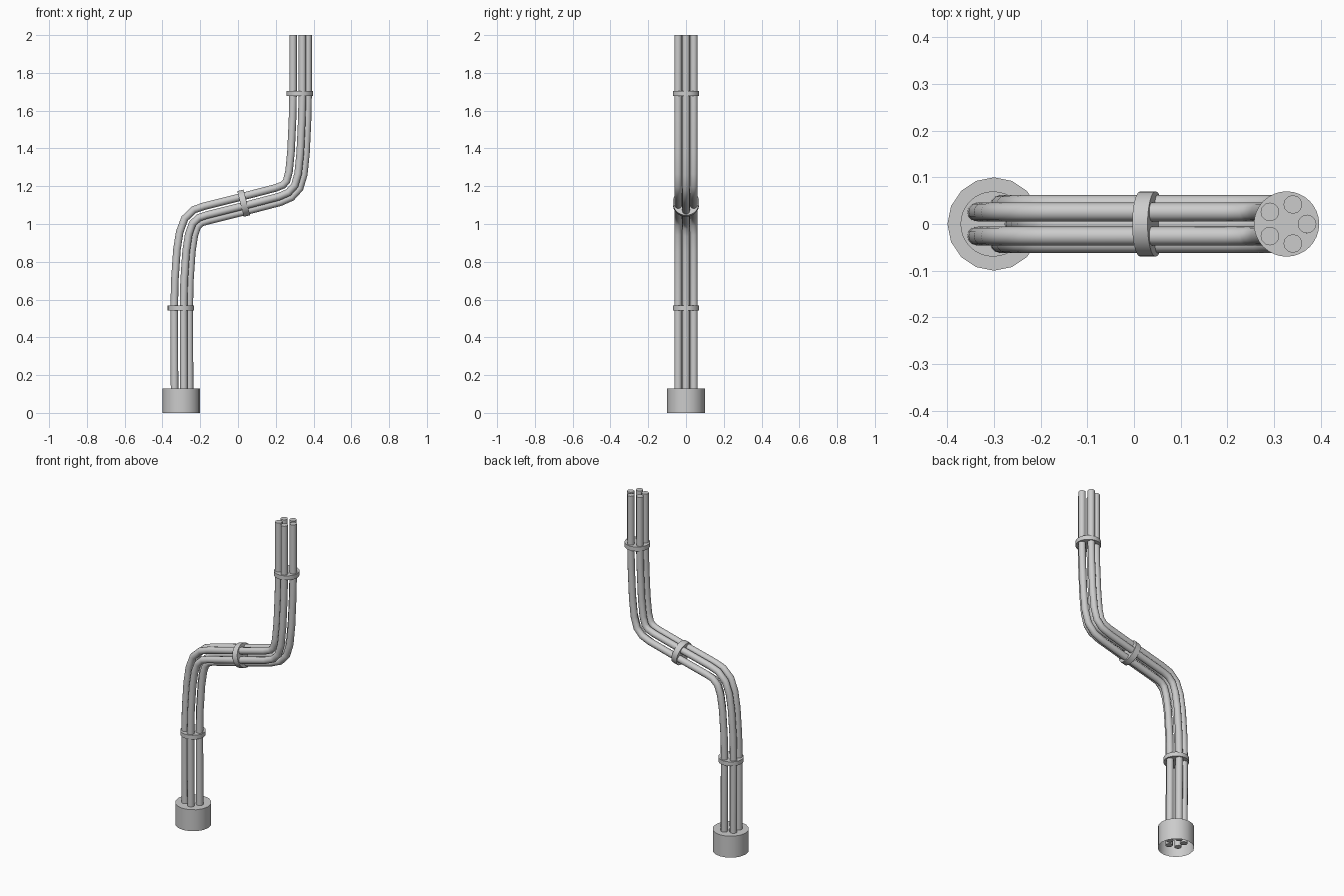
import bpy, math
from mathutils import Vector

if "Cube" in bpy.data.objects:
    bpy.data.objects.remove(bpy.data.objects["Cube"])

# Centre line of the bundle in the x-z plane
PATH = [(-0.300, 0.03), (-0.302, 0.555), (-0.299, 0.70), (-0.288, 0.86),
        (-0.274, 0.95), (-0.252, 1.01), (-0.215, 1.045), (-0.17, 1.06),
        (0.03, 1.11), (0.21, 1.157), (0.258, 1.177), (0.288, 1.21),
        (0.305, 1.27), (0.316, 1.38), (0.324, 1.55), (0.327, 1.69), (0.327, 2.0)]
PTS = [Vector((x, 0, z)) for x, z in PATH]
UP = Vector((0, 0, 1))


def tangent(i):
    if i in (0, len(PTS) - 1):
        return UP
    a = (PTS[i] - PTS[i - 1]).normalized()
    b = (PTS[i + 1] - PTS[i]).normalized()
    return (a + b).normalized()


def smooth(obj):
    bpy.ops.object.select_all(action='DESELECT')
    obj.select_set(True)
    bpy.context.view_layer.objects.active = obj
    bpy.ops.object.shade_smooth_by_angle(angle=math.radians(40))


def cable(name, angle, ring=0.044, radius=0.02):
    curve = bpy.data.curves.new(name, 'CURVE')
    curve.dimensions = '3D'
    curve.bevel_depth = radius
    curve.bevel_resolution = 4
    curve.use_fill_caps = True
    spline = curve.splines.new('POLY')
    spline.points.add(len(PTS) - 1)
    for i, p in enumerate(PTS):
        t = tangent(i)
        side = Vector((t.z, 0, -t.x))
        q = p + side * ring * math.cos(angle) + Vector((0, ring * math.sin(angle), 0))
        spline.points[i].co = (*q, 1)
    obj = bpy.data.objects.new(name, curve)
    bpy.context.collection.objects.link(obj)
    bpy.ops.object.select_all(action='DESELECT')
    obj.select_set(True)
    bpy.context.view_layer.objects.active = obj
    bpy.ops.object.convert(target='MESH')
    smooth(bpy.context.object)


# Five cables in a pentagon
for k in range(5):
    cable(f"cable_{k + 1}", k * math.tau / 5)

# Clamps holding the bundle together
for name, i, depth in (("lower_clamp", 1, 0.026), ("middle_clamp", 8, 0.034), ("upper_clamp", 15, 0.026)):
    t = tangent(i) if i == 8 else UP
    bpy.ops.mesh.primitive_cylinder_add(vertices=32, radius=0.07, depth=depth, location=PTS[i],
                                        rotation=(0, math.atan2(t.x, t.z), 0))
    bpy.context.object.name = name
    smooth(bpy.context.object)

# Base socket: a cup closed at the top and open underneath
bpy.ops.mesh.primitive_cylinder_add(vertices=16, radius=0.1, depth=0.13, location=(-0.3, 0, 0.065))
base = bpy.context.object
base.name = "base_socket"
import bmesh
bm = bmesh.new()
bm.from_mesh(base.data)
bmesh.ops.delete(bm, geom=[f for f in bm.faces if f.normal.z < -0.9], context='FACES_ONLY')
bm.to_mesh(base.data)
bm.free()
smooth(base)
